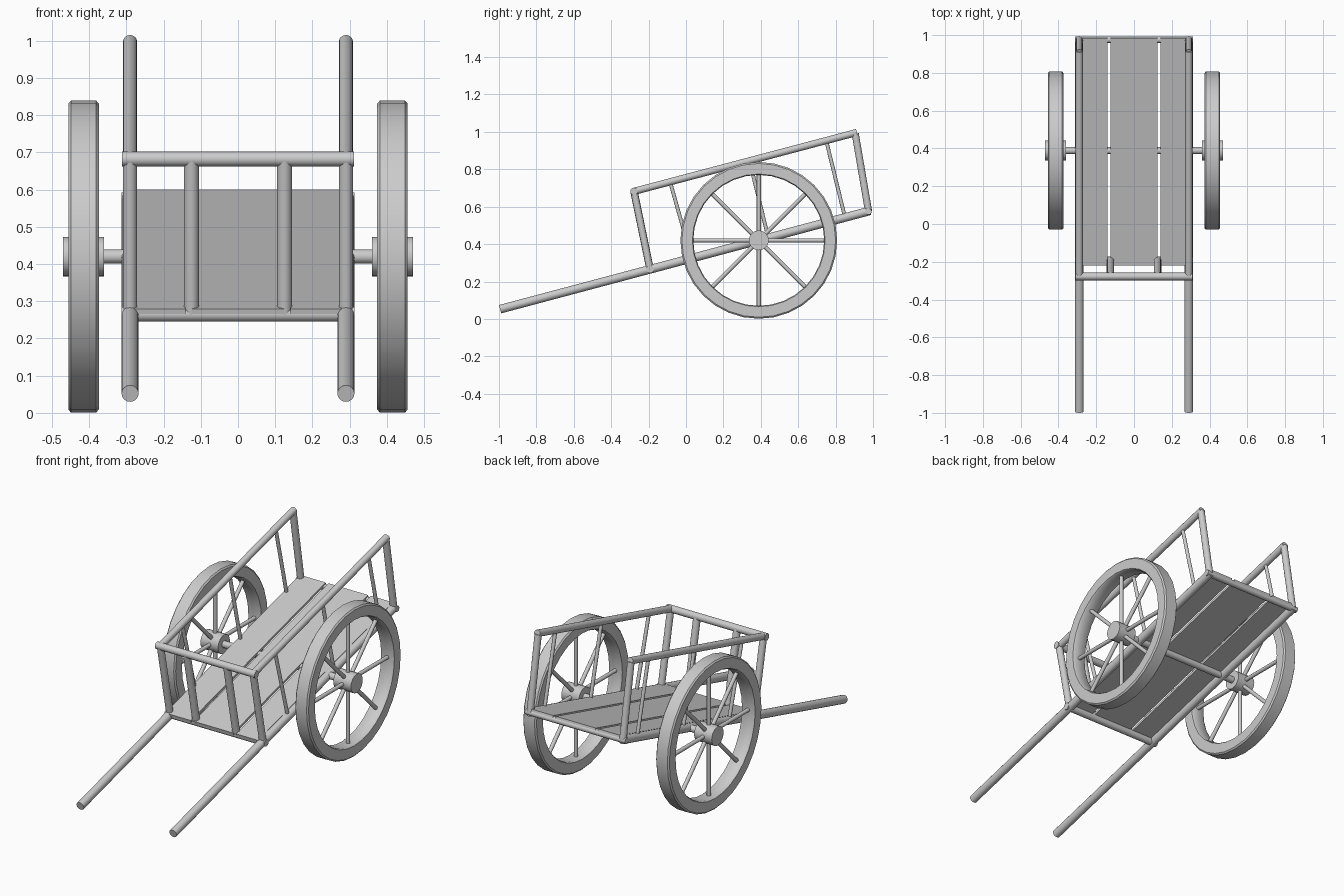
import bpy, bmesh, math
from mathutils import Vector, Matrix

if "Cube" in bpy.data.objects:
    bpy.data.objects.remove(bpy.data.objects["Cube"])


def finish(name, bm, smooth=True):
    bmesh.ops.recalc_face_normals(bm, faces=bm.faces[:])
    me = bpy.data.meshes.new(name)
    bm.to_mesh(me)
    bm.free()
    ob = bpy.data.objects.new(name, me)
    bpy.context.collection.objects.link(ob)
    if smooth:
        bpy.ops.object.select_all(action='DESELECT')
        ob.select_set(True)
        bpy.context.view_layer.objects.active = ob
        bpy.ops.object.shade_smooth_by_angle(angle=math.radians(40))
    return ob


def add_rod(bm, a, b, r, sides=16):
    a, b = Vector(a), Vector(b)
    d = b - a
    m = Matrix.Translation((a + b) / 2) @ d.to_track_quat('Z', 'Y').to_matrix().to_4x4()
    bmesh.ops.create_cone(bm, cap_ends=True, segments=sides, radius1=r, radius2=r,
                          depth=d.length, matrix=m)


def rod(name, a, b, r, sides=16):
    bm = bmesh.new()
    add_rod(bm, a, b, r, sides)
    return finish(name, bm)


# Key points of the tilted frame (y, z)
SHAFT_A, SHAFT_B = (-0.994, 0.052), (0.984, 0.578)
RAIL_A, RAIL_B = (-0.278, 0.682), (0.914, 0.997)
FRONT_LOW, REAR_LOW = (-0.192, 0.265), (0.976, 0.575)
AXLE = (0.389, 0.42)
X = 0.29

for s, side in ((-1, "left"), (1, "right")):
    x = s * X
    # Long shafts, top rails and corner posts
    rod(side + "_shaft", (x, *SHAFT_A), (x, *SHAFT_B), 0.023)
    rod(side + "_top_rail", (x, *RAIL_A), (x, *RAIL_B), 0.019)
    rod(side + "_front_post", (x, *FRONT_LOW), (x, *RAIL_A), 0.019)
    rod(side + "_rear_post", (x, *REAR_LOW), (x, 0.905, 0.99), 0.019)

    # Thin side spindles
    for i, (top, low) in enumerate((((-0.085, 0.733), (0.03, 0.325)),
                                    ((0.34, 0.845), (0.44, 0.434)),
                                    ((0.75, 0.952), (0.85, 0.543)))):
        rod(f"{side}_spindle_{i + 1}", (x, *low), (x, *top), 0.01, 12)

    # Front spindles
    rod(side + "_front_spindle", (s * 0.125, *FRONT_LOW), (s * 0.125, *RAIL_A), 0.02)

    # Wheel rim: chamfered profile swept around the axle
    wx = s * 0.415
    profile = [(-0.041, 0.355), (-0.041, 0.411), (-0.034, 0.419),
               (0.034, 0.419), (0.041, 0.411), (0.041, 0.355),
               (0.034, 0.350), (-0.034, 0.350)]
    bm = bmesh.new()
    n = 32
    rings = []
    for k in range(n):
        t = 2 * math.pi * k / n
        rings.append([bm.verts.new((wx + px, AXLE[0] + r * math.sin(t), AXLE[1] - r * math.cos(t)))
                      for px, r in profile])
    for k in range(n):
        p, q = rings[k], rings[(k + 1) % n]
        for j in range(len(profile)):
            j2 = (j + 1) % len(profile)
            bm.faces.new((p[j], p[j2], q[j2], q[j]))
    finish(side + "_wheel_rim", bm)

    # Hub
    rod(side + "_hub", (s * 0.36, *AXLE), (s * 0.47, *AXLE), 0.053, 20)

    # Eight spokes
    bm = bmesh.new()
    for k in range(8):
        t = k * math.pi / 4
        c, d = math.cos(t), math.sin(t)
        add_rod(bm, (wx, AXLE[0] + 0.03 * c, AXLE[1] + 0.03 * d),
                (wx, AXLE[0] + 0.36 * c, AXLE[1] + 0.36 * d), 0.011, 12)
    finish(side + "_spokes", bm)

# Cross bars and axle
rod("front_top_bar", (-0.311, *RAIL_A), (0.311, *RAIL_A), 0.02)
rod("front_low_bar", (-0.313, *FRONT_LOW), (0.313, *FRONT_LOW), 0.02)
rod("rear_low_bar", (-0.313, *REAR_LOW), (0.313, *REAR_LOW), 0.017)
rod("axle", (-0.42, *AXLE), (0.42, *AXLE), 0.019)

# Floor planks lying just above the shaft centre line
tilt = math.atan2(SHAFT_B[1] - SHAFT_A[1], SHAFT_B[0] - SHAFT_A[0])
mid = Vector((0, 0.384, 0.433))
for name, x0, x1 in (("left_plank", -0.278, -0.141), ("middle_plank", -0.124, 0.124),
                     ("right_plank", 0.141, 0.278)):
    bm = bmesh.new()
    m = (Matrix.Translation(mid + Vector(((x0 + x1) / 2, 0, 0)))
         @ Matrix.Rotation(tilt, 4, 'X')
         @ Matrix.Diagonal((x1 - x0, 1.245, 0.014, 1)))
    bmesh.ops.create_cube(bm, size=1, matrix=m)
    finish(name, bm, smooth=False)
